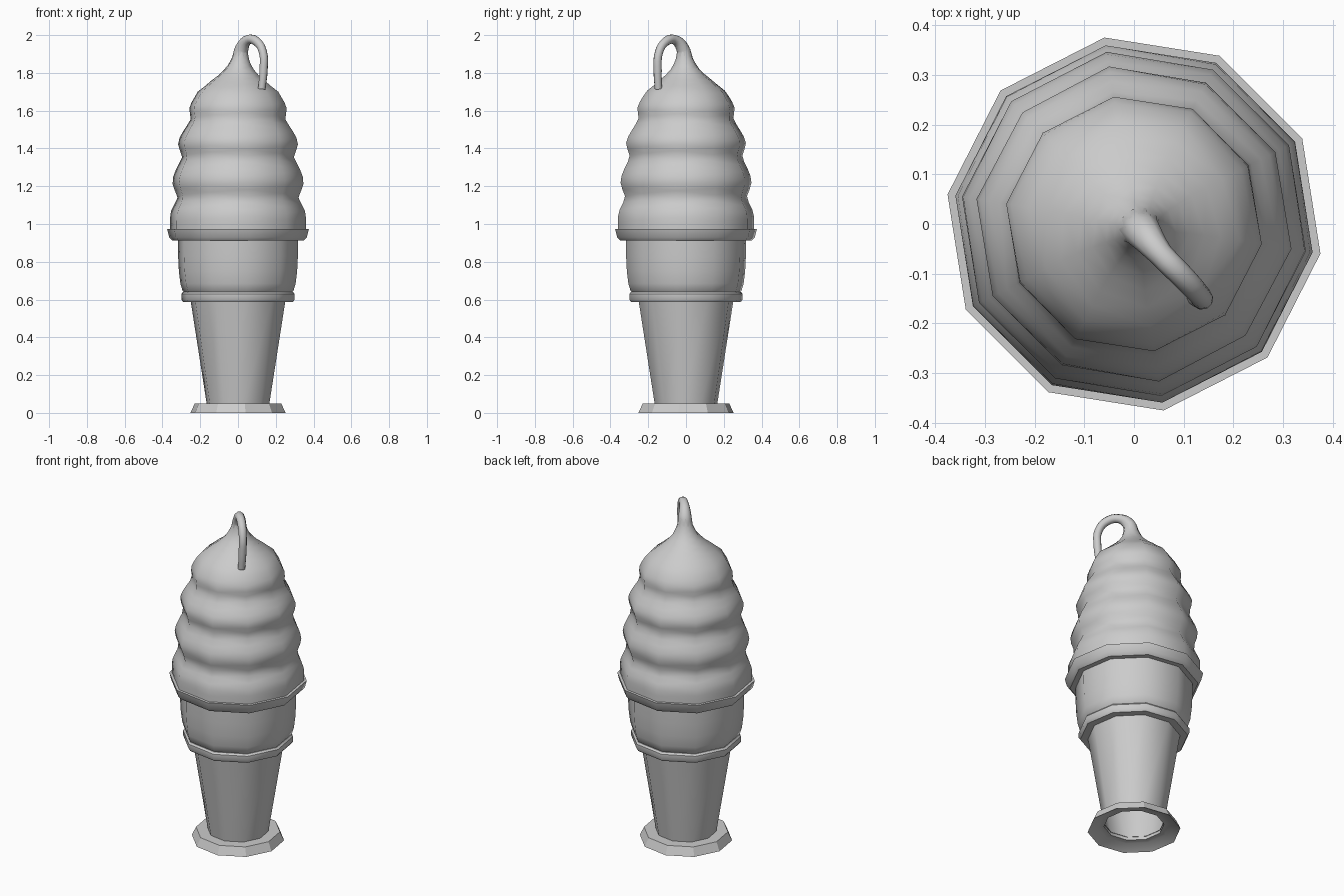
import bpy, bmesh, math

if "Cube" in bpy.data.objects:
    bpy.data.objects.remove(bpy.data.objects["Cube"])

SIDES = 10
TWIST = math.radians(-9)


def finish(bm, name, angle):
    bmesh.ops.remove_doubles(bm, verts=bm.verts, dist=0.0005)
    bmesh.ops.dissolve_degenerate(bm, edges=bm.edges, dist=0.0003)
    bmesh.ops.recalc_face_normals(bm, faces=bm.faces)
    me = bpy.data.meshes.new(name)
    bm.to_mesh(me)
    bm.free()
    ob = bpy.data.objects.new(name, me)
    bpy.context.collection.objects.link(ob)
    smooth(ob, angle)
    return ob


def smooth(ob, angle):
    bpy.ops.object.select_all(action='DESELECT')
    ob.select_set(True)
    bpy.context.view_layer.objects.active = ob
    bpy.ops.object.shade_smooth_by_angle(angle=math.radians(angle))


def lathe(name, profile, closed=False, angle=40):
    """Turn an (r, z) profile into a ten-sided solid of revolution."""
    bm = bmesh.new()
    cols = []
    for k in range(SIDES):
        a = TWIST + math.tau * k / SIDES
        cols.append([bm.verts.new((r * math.cos(a), r * math.sin(a), z)) for r, z in profile])
    n = len(profile)
    for k in range(SIDES):
        a, b = cols[k], cols[(k + 1) % SIDES]
        for i in range(n if closed else n - 1):
            j = (i + 1) % n
            bm.faces.new((a[i], b[i], b[j], a[j]))
    return finish(bm, name, angle)


def lerp_table(table, x):
    if x <= table[0][0]:
        return table[0][1]
    for (x0, y0), (x1, y1) in zip(table, table[1:]):
        if x <= x1:
            return y0 + (y1 - y0) * (x - x0) / (x1 - x0)
    return table[-1][1]


# Wafer cone: foot, tapered stem, ring, cup and rim
lathe("cone_foot", [(0.165, 0.03), (0.20, 0.03), (0.255, 0), (0.232, 0.05), (0.165, 0.05)], angle=30)
lathe("cone_stem", [(0.165, 0.03), (0.255, 0.60)])
lathe("cone_ring", [(0.25, 0.587), (0.295, 0.587), (0.304, 0.60), (0.304, 0.63), (0.295, 0.64), (0.25, 0.64)], True)
lathe("cone_cup", [(0.285, 0.635), (0.297, 0.645), (0.309, 0.685), (0.317, 0.75), (0.321, 0.83), (0.322, 0.92)])
lathe("cone_rim", [(0.32, 0.912), (0.352, 0.912), (0.369, 0.93), (0.38, 0.973), (0.355, 0.973)])

# Swirled ice cream: helical grid whose lobes shrink toward the tip
ENVELOPE = [(1.10, 0.364), (1.22, 0.352), (1.43, 0.322), (1.62, 0.26), (1.70, 0.225), (1.735, 0.175),
            (1.78, 0.115), (1.83, 0.067), (1.88, 0.044), (1.93, 0.034)]
LOBE = [(0, 0.90), (0.17, 0.95), (0.34, 0.995), (0.5, 1.0), (0.67, 0.975), (0.84, 0.935), (1, 0.90)]
FADE = [(1.04, 0), (1.09, 1), (1.66, 1), (1.76, 0)]
STEPS, TURNS = 6, 6


def swirl_point(row, col):
    t = row / STEPS - col / SIDES
    z = lerp_table([(-2, 0.72), (0, 1.14), (1, 1.355), (2, 1.555), (3, 1.73), (4, 1.90), (5, 2.07)], t)
    z = min(max(z, 0.94), 1.93)
    f = 1 + (lerp_table(LOBE, t % 1.0) - 1) * lerp_table(FADE, z)
    r = lerp_table(ENVELOPE, z) * f
    a = TWIST + math.tau * col / SIDES
    bend = max(0, z - 1.76) * 0.1
    return (r * math.cos(a) + bend, r * math.sin(a) - bend * 0.7, z)


bm = bmesh.new()
for row in range(-STEPS, TURNS * STEPS):
    for col in range(SIDES):
        corners = [swirl_point(row, col), swirl_point(row, col + 1),
                   swirl_point(row + 1, col + 1), swirl_point(row + 1, col)]
        if max(c[2] for c in corners) > 0.941 and min(c[2] for c in corners) < 1.929:
            bm.faces.new([bm.verts.new(c) for c in corners])
finish(bm, "ice_cream_swirl", 45)

# Curled tip: tapering tube that hooks over and hangs down
PATH = [(0.012, -0.008, 1.88, 0.042), (0.02, -0.018, 1.93, 0.036), (0.055, -0.062, 1.976, 0.025),
        (0.10, -0.108, 1.965, 0.024), (0.132, -0.143, 1.91, 0.022), (0.135, -0.15, 1.81, 0.022),
        (0.126, -0.146, 1.715, 0.02)]
cu = bpy.data.curves.new("curled_tip", 'CURVE')
cu.dimensions = '3D'
cu.bevel_depth = 1.0
cu.bevel_resolution = 3
cu.resolution_u = 4
cu.use_fill_caps = True
sp = cu.splines.new('BEZIER')
sp.bezier_points.add(len(PATH) - 1)
for p, (x, y, z, r) in zip(sp.bezier_points, PATH):
    p.co = (x, y, z)
    p.radius = r
    p.handle_left_type = p.handle_right_type = 'AUTO'
tip = bpy.data.objects.new("curled_tip", cu)
bpy.context.collection.objects.link(tip)
bpy.ops.object.select_all(action='DESELECT')
tip.select_set(True)
bpy.context.view_layer.objects.active = tip
bpy.ops.object.convert(target='MESH')
smooth(bpy.context.view_layer.objects.active, 50)
